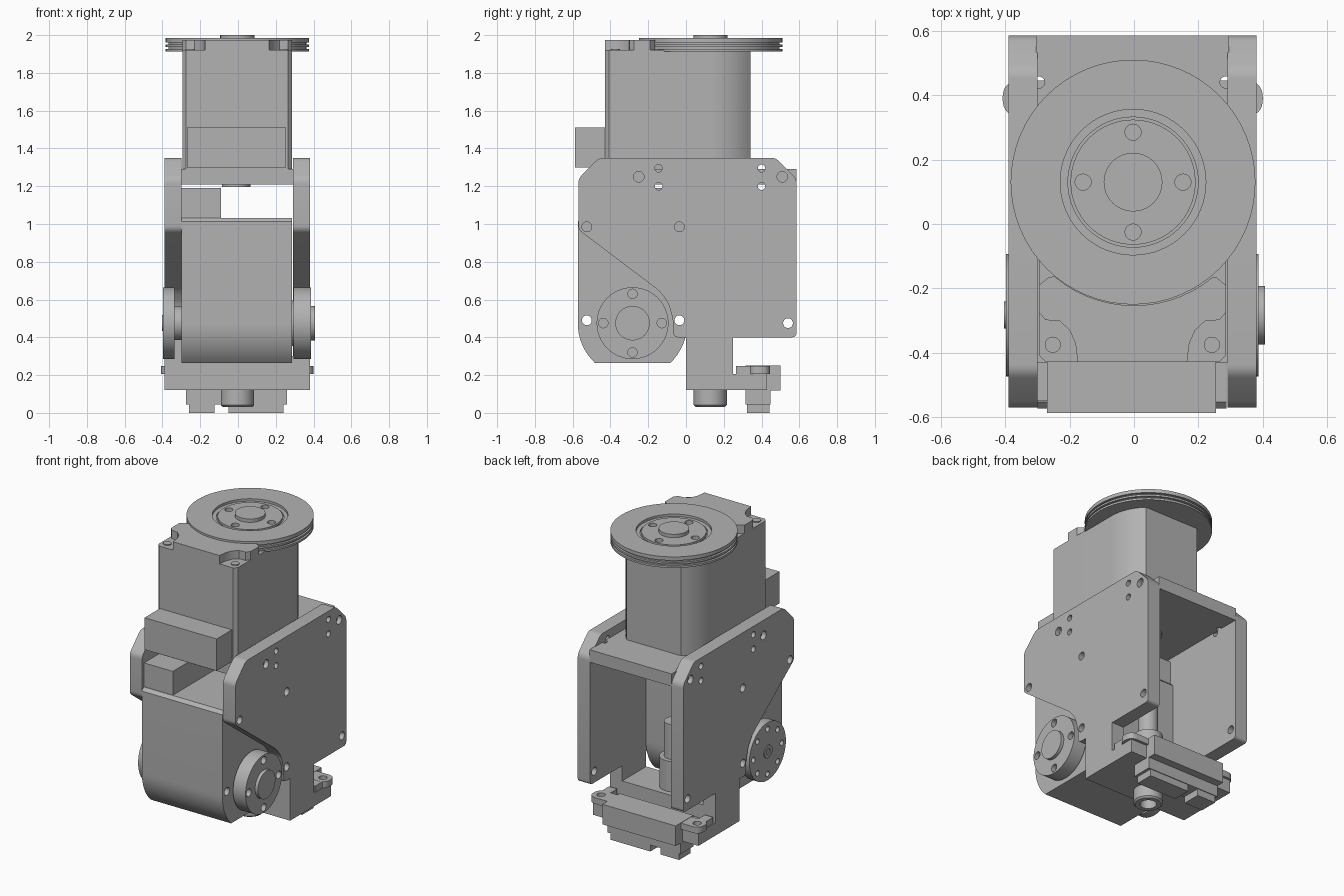
import bpy, bmesh
from math import sin, cos, pi, radians, sqrt
from mathutils import Vector, Matrix

cube = bpy.data.objects.get("Cube")
if cube:
    bpy.data.objects.remove(cube, do_unlink=True)

GREY = (0.448, 0.448, 0.448, 1)
grey = bpy.data.materials.new("grey metal")
grey.use_nodes = True
grey.diffuse_color = GREY
grey.node_tree.nodes["Principled BSDF"].inputs["Base Color"].default_value = GREY

# axis X: profile is (y, z); axis Y: (x, z); axis Z: (x, y)
PLACE = {"X": lambda a, b, h: (h, a, b), "Y": lambda a, b, h: (a, h, b),
         "Z": lambda a, b, h: (a, b, h)}


def circle(a, b, r, n=40):
    return [(a + r * cos(2 * pi * i / n), b + r * sin(2 * pi * i / n)) for i in range(n)]


def fillet(pts, r, steps=5):
    """Round the convex or concave corners of a profile."""
    out = []
    for i, p in enumerate(pts):
        p = Vector(p)
        to_a, to_b = Vector(pts[i - 1]) - p, Vector(pts[(i + 1) % len(pts)]) - p
        a, b = p + to_a.normalized() * r, p + to_b.normalized() * r
        for k in range(steps + 1):
            t = k / steps
            out.append(tuple(a * (1 - t) ** 2 + p * 2 * t * (1 - t) + b * t * t))
    return out


def add_prism(bm, pts, lo, hi, axis):
    low = [bm.verts.new(PLACE[axis](a, b, lo)) for a, b in pts]
    top = [bm.verts.new(PLACE[axis](a, b, hi)) for a, b in pts]
    bm.faces.new(low)
    bm.faces.new(top)
    for i in range(len(pts)):
        j = (i + 1) % len(pts)
        bm.faces.new((low[i], low[j], top[j], top[i]))


def finish(name, bm):
    bmesh.ops.recalc_face_normals(bm, faces=bm.faces)
    mesh = bpy.data.meshes.new(name)
    bm.to_mesh(mesh)
    bm.free()
    mesh.materials.append(grey)
    ob = bpy.data.objects.new(name, mesh)
    bpy.context.collection.objects.link(ob)
    return ob


def prism(name, pts, lo, hi, axis="Z"):
    bm = bmesh.new()
    add_prism(bm, pts, lo, hi, axis)
    return finish(name, bm)


def box(name, x, y, z):
    return prism(name, [(x[0], y[0]), (x[1], y[0]), (x[1], y[1]), (x[0], y[1])], *z)


def turned(name, a, b, axis, steps, n=64):
    """Lathe a list of (radius, height) points about an axis."""
    bm = bmesh.new()
    rings = [[bm.verts.new(PLACE[axis](p, q, h)) for p, q in circle(a, b, r, n)]
             for r, h in steps]
    for lower, upper in zip(rings, rings[1:]):
        for i in range(n):
            j = (i + 1) % n
            bm.faces.new((lower[i], lower[j], upper[j], upper[i]))
    bm.faces.new(rings[0])
    bm.faces.new(rings[-1])
    return finish(name, bm)


def cut(ob, profiles, lo, hi, axis):
    """Cut straight holes through an object."""
    bm = bmesh.new()
    for pts in profiles:
        add_prism(bm, pts, lo, hi, axis)
    cutter = finish("cutter", bm)
    cutter.hide_render = True
    mod = ob.modifiers.new("holes", "BOOLEAN")
    mod.operation, mod.solver, mod.object = "DIFFERENCE", "EXACT", cutter
    bpy.context.view_layer.update()
    done = bpy.data.meshes.new_from_object(
        ob.evaluated_get(bpy.context.evaluated_depsgraph_get()))
    ob.modifiers.clear()
    ob.data = done
    bpy.data.objects.remove(cutter, do_unlink=True)


def bolt_ring(a, b, dist, count, r=0.025):
    return [circle(a + dist * cos(2 * pi * i / count), b + dist * sin(2 * pi * i / count), r, 20)
            for i in range(count)]


def motor_profile(a, b, along, half=0.29, end=0.212, back=0.558):
    """Round-nosed motor outline; along = +1 or -1 is the nose direction."""
    tip = sqrt(half ** 2 - end ** 2)
    first = math_angle = 0.0
    stop = radians(90) - abs(Vector((0, 1)).angle(Vector((tip, end))))
    arc = [(half * cos(stop * i / 8), half * sin(stop * i / 8)) for i in range(9)]
    pts = arc + [(-u, v) for u, v in reversed(arc)]
    pts += [(-half, 0.02 - back), (0.02 - half, -back), (half - 0.02, -back), (half, 0.02 - back)]
    return [(a + u, b + along * v) for u, v in pts]


# Upper motor, standing on the shelf
SY = 0.13
prism("upper_motor_body", motor_profile(-0.005, SY, 1), 1.25, 1.92)
box("upper_connector", (-0.27, 0.255), (-0.587, -0.42), (1.3, 1.51))
half_cap = [(0.165, -0.428), (0.172, -0.37), (0.19, -0.33), (0.22, -0.302), (0.265, -0.298),
            (0.285, -0.275), (0.285, -0.19), (0.255, -0.165), (0.21, -0.16)]
cap = prism("upper_motor_cap",
            half_cap + [(-0.01 - x, y) for x, y in reversed(half_cap)], 1.91, 1.975)
cut(cap, [circle(0, SY, 0.383, 64)], 1.8, 2.1, "Z")
for side in (-1, 1):
    turned("cap_screw", side * 0.247 - 0.005, -0.375, "Z", [(0.025, 1.9), (0.025, 1.926)], 20)

# Grooved pulley with recessed hub
pulley = turned("pulley", -0.003, SY, "Z", [
    (0.38, 1.913), (0.38, 1.926), (0.365, 1.926), (0.365, 1.938), (0.38, 1.938), (0.38, 1.95),
    (0.365, 1.95), (0.365, 1.962), (0.38, 1.962), (0.38, 1.986), (0.226, 1.986), (0.226, 1.97),
    (0.202, 1.97), (0.202, 1.962), (0.194, 1.962), (0.194, 1.978), (0.091, 1.978), (0.091, 2.0)])
cut(pulley, bolt_ring(-0.003, SY, 0.155, 4), 1.955, 2.1, "Z")

# Shelf joining the side plates
shelf = box("shelf", (-0.305, 0.295), (-0.43, 0.585), (1.21, 1.292))
cut(shelf, [circle(s * 0.29 - 0.005, 0.44, 0.018, 20) for s in (-1, 1)], 1.1, 1.4, "Z")
turned("shelf_boss", -0.01, SY, "Z", [(0.075, 1.195), (0.075, 1.26)])

# Side plates with cut-away front corner
outline = [(-0.46, 1.35), (-0.57, 1.24), (-0.57, 0.97), (-0.14, 0.645), (-0.095, 0.585),
           (-0.07, 0.5), (-0.065, 0.4), (0.585, 0.4), (0.585, 1.24), (0.475, 1.35)]
holes = [circle(y, z, 0.026, 20) for y, z in
         [(-0.525, 0.985), (-0.035, 0.985), (-0.035, 0.49), (0.54, 0.475)]]
holes += [circle(y, z, 0.02, 16) for y in (-0.145, 0.4) for z in (1.2, 1.295)]
bolts = [circle(y, 1.25, 0.028, 20) for y in (-0.25, 0.51)]
for name, x0, x1, outer in (("left_plate", 0.29, 0.38, 0.38), ("right_plate", -0.39, -0.3, -0.39)):
    plate = prism(name, fillet(outline, 0.025), x0, x1, "X")
    cut(plate, holes, x0 - 0.05, x1 + 0.05, "X")
    cut(plate, bolts, outer - 0.03, outer + 0.03, "X")

# Lower motor, lying across the frame
MY, MZ = -0.283, 0.475
lower = prism("lower_motor_body", motor_profile(MY, MZ, -1), -0.3, 0.287, "X")
cut(lower, [circle(-0.525, 0.49, 0.026, 20), circle(-0.035, 0.49, 0.026, 20)], -0.5, 0.5, "X")
box("lower_connector", (-0.3, -0.09), (-0.55, -0.02), (1.0, 1.19))

# Output discs on both ends of the lower motor
left_disc = turned("left_output_disc", MY, MZ, "X", [
    (0.19, 0.295), (0.19, 0.386), (0.091, 0.386), (0.091, 0.407)])
cut(left_disc, bolt_ring(MY, MZ, 0.155, 4), 0.355, 0.5, "X")
turned("left_disc_neck", MY, MZ, "X", [(0.12, 0.27), (0.12, 0.31)])
right_disc = turned("right_output_disc", MY, MZ, "X", [(0.19, -0.397), (0.19, -0.335)])
cut(right_disc, bolt_ring(MY, MZ, 0.148, 8, 0.018), -0.5, -0.37, "X")
turned("right_disc_neck", MY, MZ, "X", [(0.09, -0.34), (0.09, -0.28)])
turned("right_disc_bolt", MY, MZ, "X", [(0.02, -0.398), (0.02, -0.403), (0.042, -0.403),
                                        (0.042, -0.38)], 32)

# Bottom bracket: floor block, two cheeks and a rear ledge
box("bracket_floor", (-0.39, 0.38), (0.0, 0.25), (0.122, 0.3))
for x in ((-0.39, -0.3), (0.29, 0.38)):
    box("bracket_cheek", x, (0.0, 0.25), (0.29, 0.41))
box("bracket_ledge", (-0.39, 0.38), (0.24, 0.428), (0.122, 0.207))

# Vertical spindle through the bracket
spindle = turned("spindle", -0.003, 0.128, "Z", [
    (0.078, 0.032), (0.088, 0.042), (0.088, 0.5), (0.06, 0.5), (0.06, 0.73)])
cut(spindle, [circle(-0.003, 0.128, 0.05, 32)], 0.0, 0.1, "Z")

# Sensor block with eared flange at the rear
flange = prism("sensor_flange", fillet([(-0.408, 0.335), (0.4, 0.335), (0.4, 0.445),
                                        (-0.408, 0.445)], 0.054, 8), 0.207, 0.248)
cut(flange, [circle(s * 0.35 - 0.004, 0.39, 0.026, 20) for s in (-1, 1)], 0.1, 0.3, "Z")
for side in (-1, 1):
    x = side * 0.35 - 0.004
    box("flange_arm", (x - 0.03, x + 0.03), (0.265, 0.345), (0.2, 0.247))
box("sensor_body", (-0.275, 0.26), (0.315, 0.5), (0.118, 0.25))
box("sensor_base", (-0.275, 0.26), (0.315, 0.448), (0.045, 0.12))
box("sensor_foot_small", (-0.26, -0.125), (0.322, 0.443), (0.0, 0.05))
box("sensor_foot_large", (-0.05, 0.242), (0.322, 0.443), (0.0, 0.05))

# Smooth the curved walls, keep the edges crisp
bpy.ops.object.select_all(action="DESELECT")
for ob in bpy.context.collection.objects:
    if ob.type == "MESH":
        ob.select_set(True)
        bpy.context.view_layer.objects.active = ob
bpy.ops.object.shade_smooth_by_angle(angle=radians(30))
